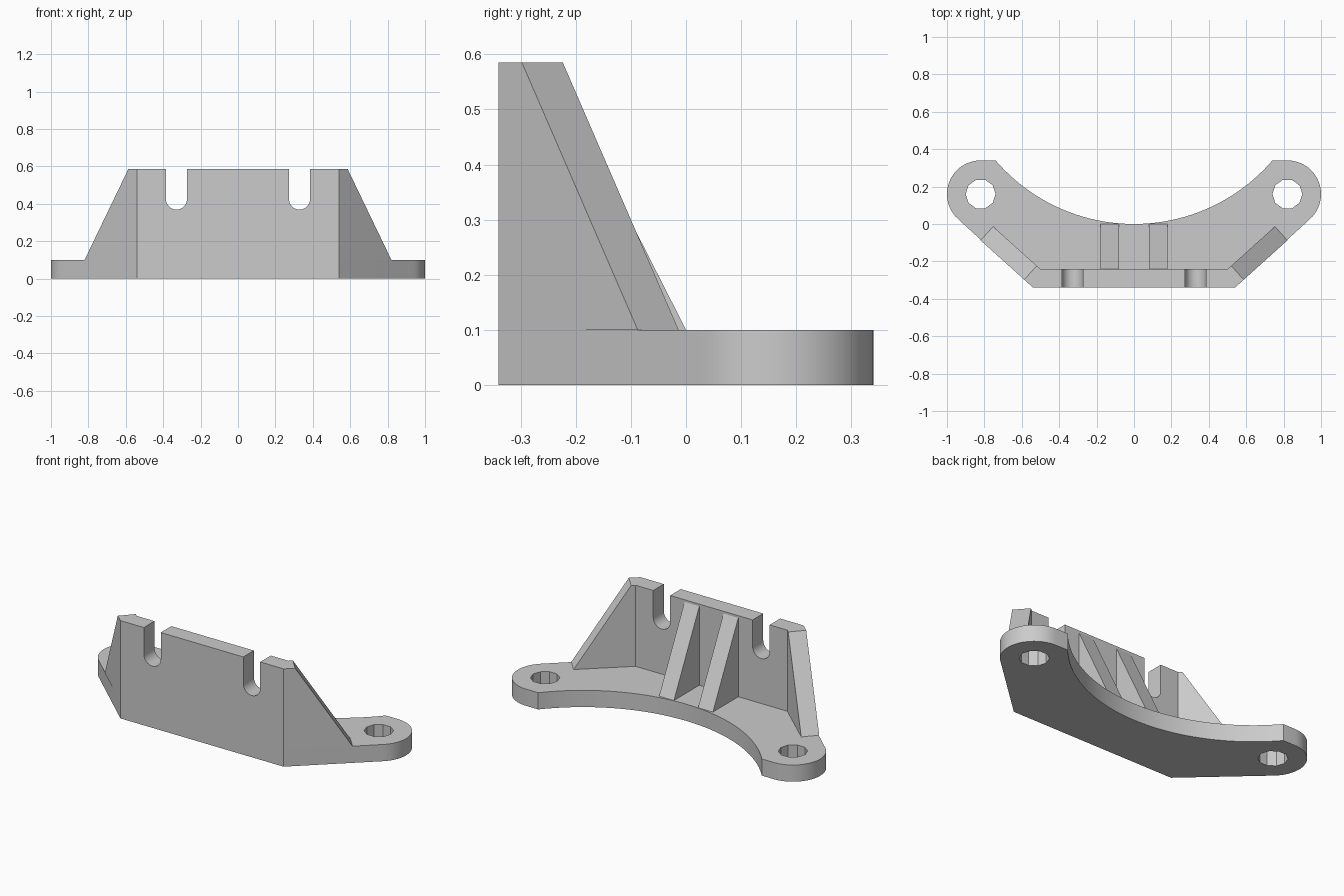
import bpy
import bmesh
from math import sin, cos, pi, radians, asin
from mathutils import Vector

cube = bpy.data.objects.get("Cube")
if cube:
    bpy.data.objects.remove(cube, do_unlink=True)

grey = bpy.data.materials.new("plain grey")
grey.use_nodes = True
colour = (0.6, 0.6, 0.6, 1)
grey.diffuse_color = colour
grey.node_tree.nodes["Principled BSDF"].inputs["Base Color"].default_value = colour

PLATE, TOP = 0.10, 0.585       # plate thickness, wall height
THICK = 0.10                   # wall thickness
CORNER = Vector((0.54, -0.34))
LUG, LUG_R, HOLE_R = Vector((0.82, 0.16)), 0.18, 0.08


def loft(name, bottom, top):
    """Solid between two matching rings of 3D points."""
    bm = bmesh.new()
    a = [bm.verts.new(p) for p in bottom]
    b = [bm.verts.new(p) for p in top]
    bm.faces.new(a[::-1])
    bm.faces.new(b)
    for i in range(len(a)):
        j = (i + 1) % len(a)
        bm.faces.new((a[i], a[j], b[j], b[i]))
    bmesh.ops.recalc_face_normals(bm, faces=bm.faces)
    mesh = bpy.data.meshes.new(name)
    bm.to_mesh(mesh)
    bm.free()
    mesh.materials.append(grey)
    obj = bpy.data.objects.new(name, mesh)
    bpy.context.collection.objects.link(obj)
    return obj


def prism(name, outline, lo, hi):
    return loft(name, [(x, y, lo) for x, y in outline], [(x, y, hi) for x, y in outline])


def side_prism(name, profile, x0, x1):
    return loft(name, [(x0, y, z) for y, z in profile], [(x1, y, z) for y, z in profile])


def activate(obj):
    bpy.ops.object.select_all(action='DESELECT')
    obj.select_set(True)
    bpy.context.view_layer.objects.active = obj


def cut(obj, cutter):
    mod = obj.modifiers.new("cut", 'BOOLEAN')
    mod.operation, mod.solver, mod.object = 'DIFFERENCE', 'EXACT', cutter
    activate(obj)
    bpy.ops.object.modifier_apply(modifier=mod.name)
    bpy.data.objects.remove(cutter, do_unlink=True)


def mirrored(points):
    return [Vector((-p[0], p[1])) for p in reversed(points)]


# Base plate: concave back arc, rounded lugs, angled sides
arc_x, arc_y = 0.74, 0.34
arc_r = (arc_x ** 2 + arc_y ** 2) / (2 * arc_y)
sweep = asin(arc_x / arc_r)
half = [Vector((arc_r * sin(sweep * i / 24), arc_r * (1 - cos(sweep * i / 24))))
        for i in range(25)]
for i in range(25):
    t = radians(90 - 138 * i / 24)
    half.append(LUG + LUG_R * Vector((cos(t), sin(t))))
half.append(CORNER)
base = prism("base_plate", half + mirrored(half[1:]), 0, PLATE)

# Ten-sided bolt holes
for side in (-1, 1):
    ring = [(side * LUG.x + HOLE_R * cos(i * pi / 5), LUG.y + HOLE_R * sin(i * pi / 5))
            for i in range(10)]
    cut(base, prism("hole_cutter", ring, -0.1, PLATE + 0.1))

# Upright wall with swept wings whose ends slope inwards
along = Vector((cos(radians(42)), sin(radians(42))))
inward = Vector((-along.y, along.x)) * THICK
inner_corner = Vector((0.502, CORNER.y + THICK))


def wall_ring(length, z):
    end = CORNER + along * length
    right = [CORNER, end, end + inward, inner_corner]
    return [(p.x, p.y, z) for p in right + mirrored(right)]


wall = loft("upright_wall", wall_ring(0.377, PLATE), wall_ring(0.063, TOP))

# Round-bottomed slots open at the top
slot_r, slot_z = 0.056, 0.425
for side in (-1, 1):
    shape = [(slot_r, TOP + 0.1), (-slot_r, TOP + 0.1)]
    shape += [(slot_r * cos(pi + pi * i / 16), slot_z + slot_r * sin(pi + pi * i / 16))
              for i in range(17)]
    front = [(side * 0.329 + x, CORNER.y - 0.1, z) for x, z in shape]
    back = [(x, CORNER.y + THICK + 0.08, z) for x, y, z in front]
    cut(wall, loft("slot_cutter", front, back))

# Triangular stiffening ribs behind the wall
wall_back = CORNER.y + THICK
for side, label in ((-1, "right"), (1, "left")):
    side_prism(label + "_rib", [(wall_back, PLATE), (0, PLATE), (wall_back, 0.572)],
               side * 0.08, side * 0.178)

for obj in (base, wall):
    activate(obj)
    bpy.ops.object.shade_smooth_by_angle(angle=radians(25))
